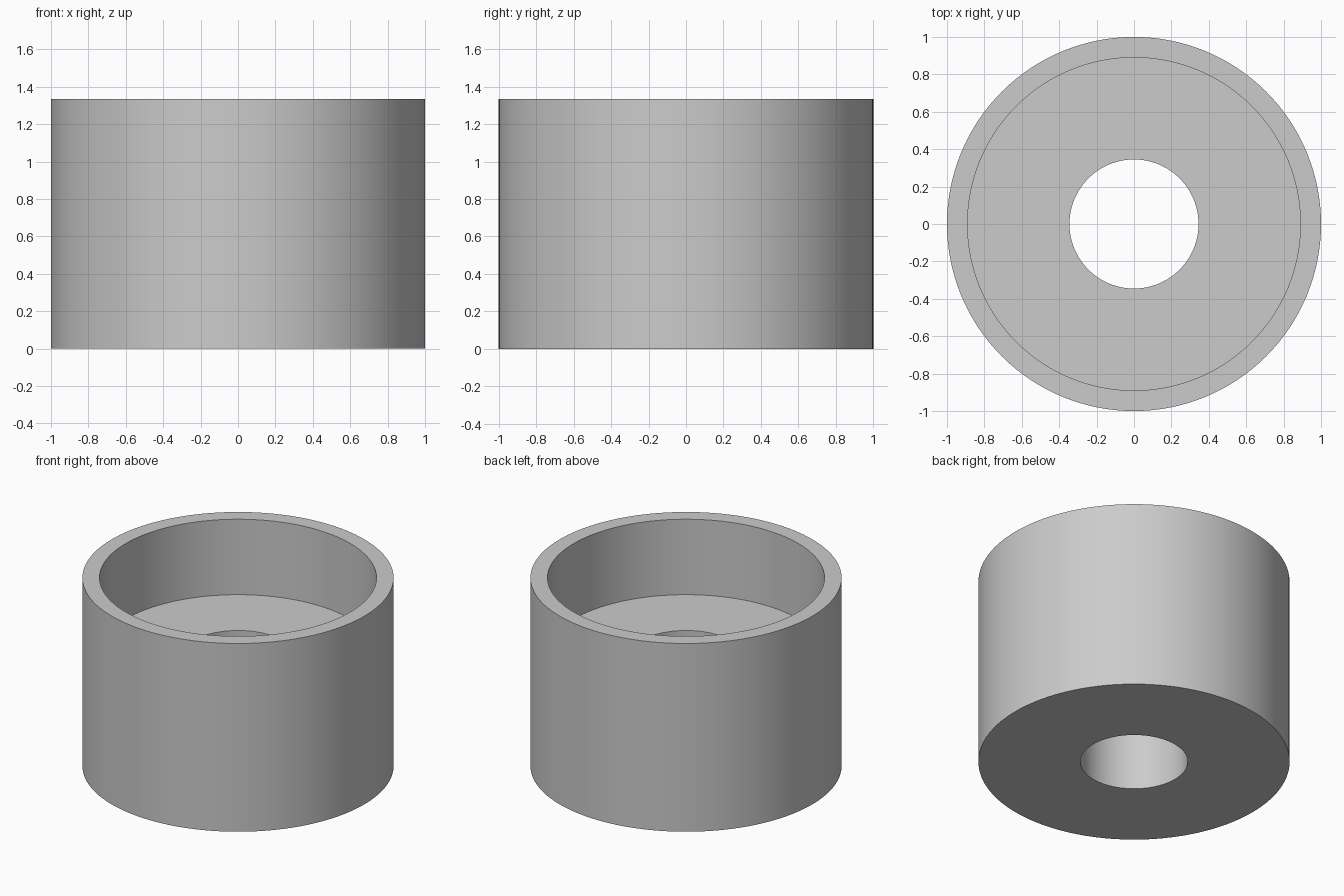
import bpy
import bmesh
from math import cos, sin, tau, radians

SIDES = 128
HEIGHT = 1.335
FLOOR = 0.80
OUTER, INNER, BORE = 1.0, 0.89, 0.345

old = bpy.data.objects.get("Cube")
if old:
    bpy.data.objects.remove(old, do_unlink=True)


def make_material(name, color):
    mat = bpy.data.materials.new(name)
    mat.use_nodes = True
    mat.diffuse_color = color
    bsdf = next(n for n in mat.node_tree.nodes if n.type == "BSDF_PRINCIPLED")
    bsdf.inputs["Base Color"].default_value = color
    return mat


def lathe(name, profile, mat):
    """Revolve a closed (radius, z) profile around the z axis."""
    bm = bmesh.new()
    rings = [[bm.verts.new((r * cos(tau * i / SIDES), r * sin(tau * i / SIDES), z))
              for i in range(SIDES)] for r, z in profile]
    for a, b in zip(rings, rings[1:] + rings[:1]):
        for i in range(SIDES):
            j = (i + 1) % SIDES
            bm.faces.new((a[i], a[j], b[j], b[i]))
    bmesh.ops.recalc_face_normals(bm, faces=bm.faces)
    mesh = bpy.data.meshes.new(name)
    bm.to_mesh(mesh)
    bm.free()
    mesh.materials.append(mat)
    obj = bpy.data.objects.new(name, mesh)
    bpy.context.collection.objects.link(obj)
    bpy.ops.object.select_all(action="DESELECT")
    obj.select_set(True)
    bpy.context.view_layer.objects.active = obj
    bpy.ops.object.shade_smooth_by_angle(angle=radians(30))
    return obj


grey = make_material("light grey", (0.6, 0.6, 0.6, 1.0))

# Cup-shaped bushing: outer wall, rim, recess, floor and through bore
lathe("recessed_bushing", [
    (OUTER, 0), (OUTER, HEIGHT),
    (INNER, HEIGHT), (INNER, FLOOR),
    (BORE, FLOOR), (BORE, 0),
], grey)
